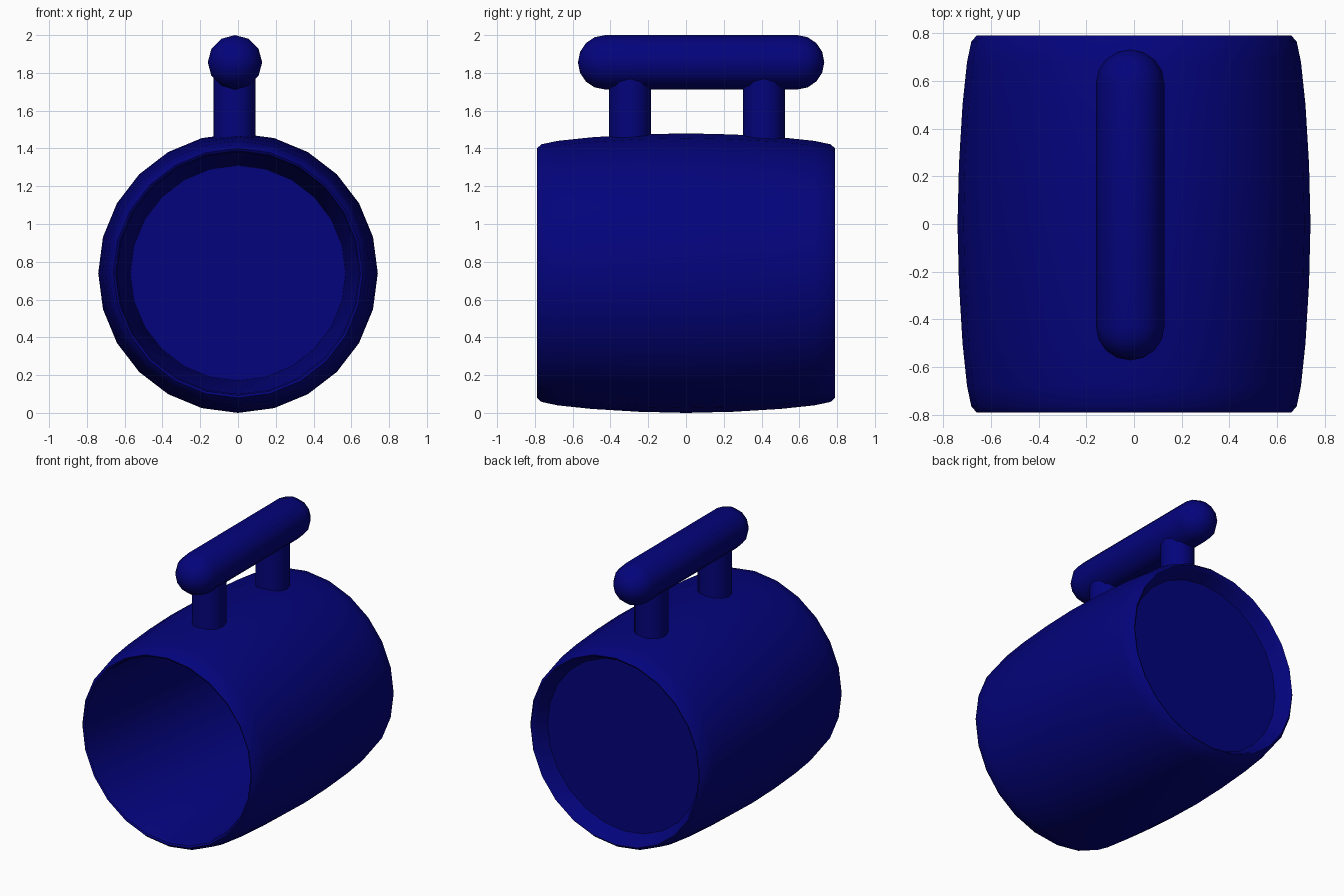
import bpy, bmesh, math

if "Cube" in bpy.data.objects:
    bpy.data.objects.remove(bpy.data.objects["Cube"])

blue = bpy.data.materials.new("dark_blue")
blue.diffuse_color = (0.001, 0.001, 0.2, 1)
blue.use_nodes = True
blue.node_tree.nodes["Principled BSDF"].inputs["Base Color"].default_value = blue.diffuse_color


def lathe(name, profile, sides, centre, axis="Y", angle=40):
    """Revolve (along, radius) points about an axis; radius 0 is a pole."""
    bm = bmesh.new()
    rings = []
    for a, r in profile:
        ring = []
        for i in range(sides if r else 1):
            t = math.tau * i / sides
            u, v = r * math.cos(t), r * math.sin(t)
            ring.append(bm.verts.new((u, a, v) if axis == "Y" else (u, v, a)))
        rings.append(ring)
    for p, q in zip(rings, rings[1:]):
        for i in range(sides):
            j = (i + 1) % sides
            quad = [p[i % len(p)], p[j % len(p)], q[j % len(q)], q[i % len(q)]]
            bm.faces.new(list(dict.fromkeys(quad)))
    bmesh.ops.recalc_face_normals(bm, faces=bm.faces)
    me = bpy.data.meshes.new(name)
    bm.to_mesh(me)
    bm.free()
    me.materials.append(blue)
    ob = bpy.data.objects.new(name, me)
    ob.location = centre
    bpy.context.collection.objects.link(ob)
    bpy.ops.object.select_all(action="DESELECT")
    ob.select_set(True)
    bpy.context.view_layer.objects.active = ob
    bpy.ops.object.shade_smooth_by_angle(angle=math.radians(angle))
    return ob


# Mug body: inside floor, tapered inner wall, rim, bulged outside, recessed base
half = [(0.79, 0.66), (0.765, 0.682), (0.68, 0.70), (0.5, 0.719), (0.25, 0.734)]
outside = [(-y, r) for y, r in half] + [(0, 0.74)] + half[::-1]
inside = [(0.65, 0), (0.65, 0.57), (-0.76, 0.64), (-0.783, 0.648)]
base = [(0.783, 0.648), (0.76, 0.636), (0.69, 0.60), (0.69, 0)]
lathe("mug_body", inside + outside + base, 24, (0, 0, 0.74))

# Handle bar: capsule along y
R, L = 0.144, 0.508
cap = [(L + R * math.sin(math.radians(d)), R * math.cos(math.radians(d)))
       for d in (0, 22.5, 45, 67.5)] + [(L + R, 0)]
bar = [(-a, r) for a, r in cap[::-1]] + cap
lathe("handle_bar", bar, 12, (-0.016, 0.08, 1.856), angle=50)

# Two posts joining the handle to the body
for name, y in (("front_post", -0.297), ("back_post", 0.412)):
    lathe(name, [(1.43, 0), (1.43, 0.111), (1.84, 0.111), (1.84, 0)],
          12, (-0.018, y, 0), axis="Z")
